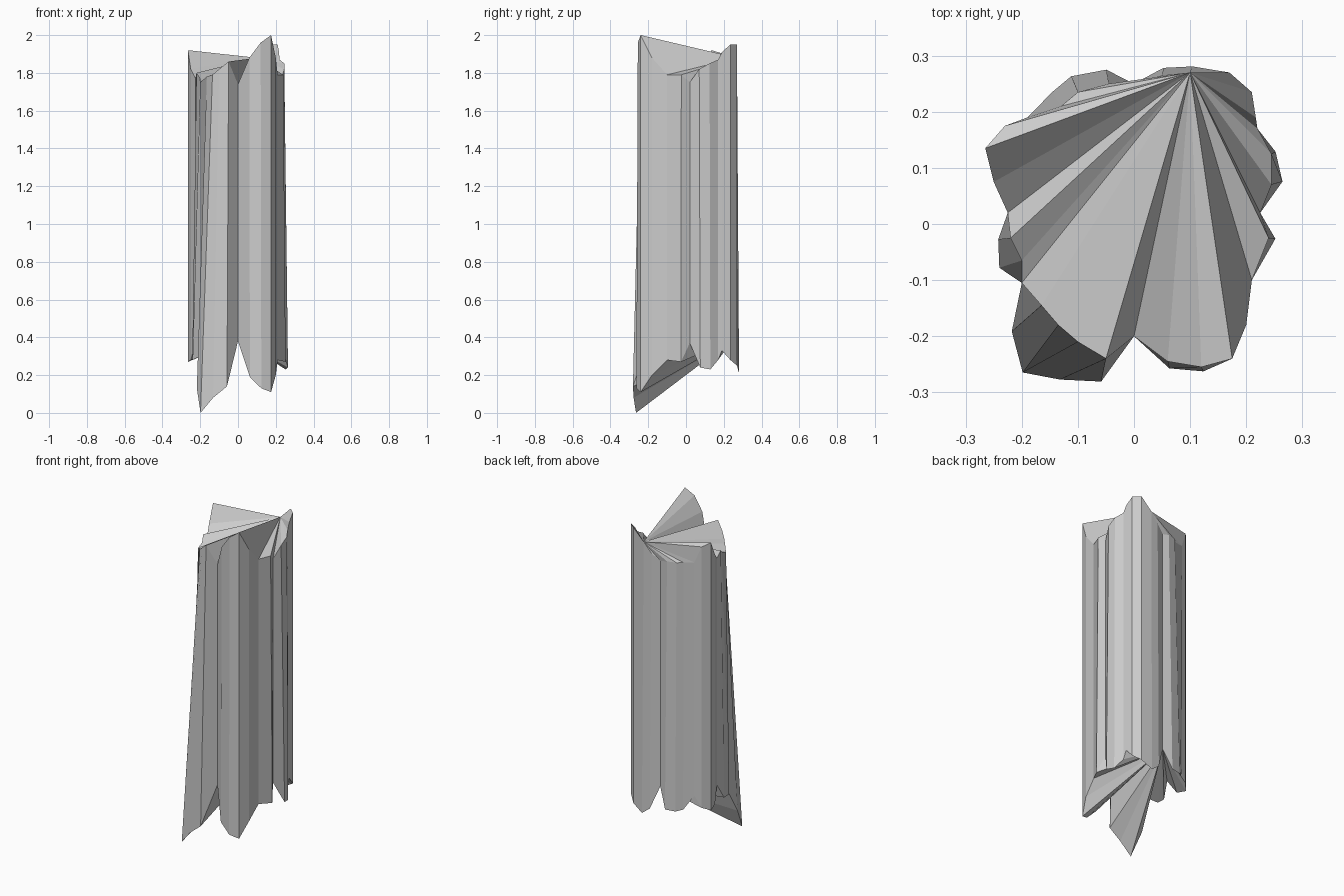
import bpy
import bmesh

default_cube = bpy.data.objects.get("Cube")
if default_cube:
    bpy.data.objects.remove(default_cube, do_unlink=True)

CENTI = 0.01  # profile values below are hundredths of a unit


def make_material(name, colour):
    """Plain flat colour for viewport and render."""
    material = bpy.data.materials.new(name)
    material.use_nodes = True
    material.diffuse_color = colour
    material.node_tree.nodes["Principled BSDF"].inputs["Base Color"].default_value = colour
    return material


def ridge(x, y, top, bottom, flare=0):
    """Return the top and bottom ends of one ridge; flare widens its foot (percent)."""
    spread = 1 + flare * CENTI
    upper = (x * CENTI, y * CENTI, top * CENTI)
    lower = (x * spread * CENTI, y * spread * CENTI, bottom * CENTI)
    return upper, lower


def cap(bm, ring, hub, upward):
    """Close a ragged end with a fan of triangles from one rim corner."""
    count = len(ring)
    for step in range(1, count - 1):
        corners = [ring[hub], ring[(hub + step) % count], ring[(hub + step + 1) % count]]
        bm.faces.new(corners if upward else corners[::-1])


# Ridges of the fluted shaft, counter-clockwise seen from above.
# Each one is x, y, top height, bottom height and optional foot flare.
back_lobe = [
    (10, 27, 188, 21, 4),
    (5, 26.5, 182, 25, 5),
    (0, 25, 178, 39),
    (-4.5, 25, 179, 27, 10),
    (-10, 23.5, 179, 27, 12),
    (-13, 21, 179, 28, 12),
    (-19, 19, 180, 36),
]
left_lobes = [
    (-23, 17.5, 190, 29),
    (-26.5, 13.5, 192, 27),
    (-25, 7.5, 182, 28),
    (-22.5, 2, 177, 37),
    (-22, -2.5, 180, 28, 10),
    (-20, -6.5, 177, 28, 20),
    (-20, -10.5, 175, 30),
]
front_flared_lobe = [
    (-16.5, -14.5, 178, 13, 32),
    (-13.5, -18, 179, 0, 47),
    (-10, -21, 182, 8, 32),
    (-5, -24, 186, 14, 17),
    (0, -20, 174, 38),
]
front_tall_lobe = [
    (6, -24.5, 188, 19, 5),
    (12, -25.5, 196, 13, 3),
    (17.5, -24, 200, 11),
    (20, -18, 188, 20),
    (21, -10, 179, 28),
]
right_lobes = [
    (24, -2.5, 179, 27, 5),
    (22.5, 2, 175, 37),
    (24.5, 7, 182, 24, 8),
    (24.5, 12.5, 185, 23, 3),
    (22, 17, 187, 28),
    (21.7, 19, 191, 33),
    (21, 23.5, 195, 28),
    (17, 27, 195, 25),
]
outline = back_lobe + left_lobes + front_flared_lobe + front_tall_lobe + right_lobes

# Build both rims, then the long side walls between them.
bm = bmesh.new()
top_ring, bottom_ring = [], []
for row in outline:
    upper, lower = ridge(*row)
    top_ring.append(bm.verts.new(upper))
    bottom_ring.append(bm.verts.new(lower))

for i in range(len(outline)):
    j = (i + 1) % len(outline)
    bm.faces.new((bottom_ring[i], bottom_ring[j], top_ring[j], top_ring[i]))

# Broken ends: both fans start at the back rim.
cap(bm, top_ring, hub=0, upward=True)
cap(bm, bottom_ring, hub=2, upward=False)

mesh = bpy.data.meshes.new("fluted_shaft")
bm.to_mesh(mesh)
bm.free()
mesh.materials.append(make_material("light_grey", (0.6, 0.6, 0.6, 1.0)))

shaft = bpy.data.objects.new("fluted_shaft", mesh)
bpy.context.collection.objects.link(shaft)
